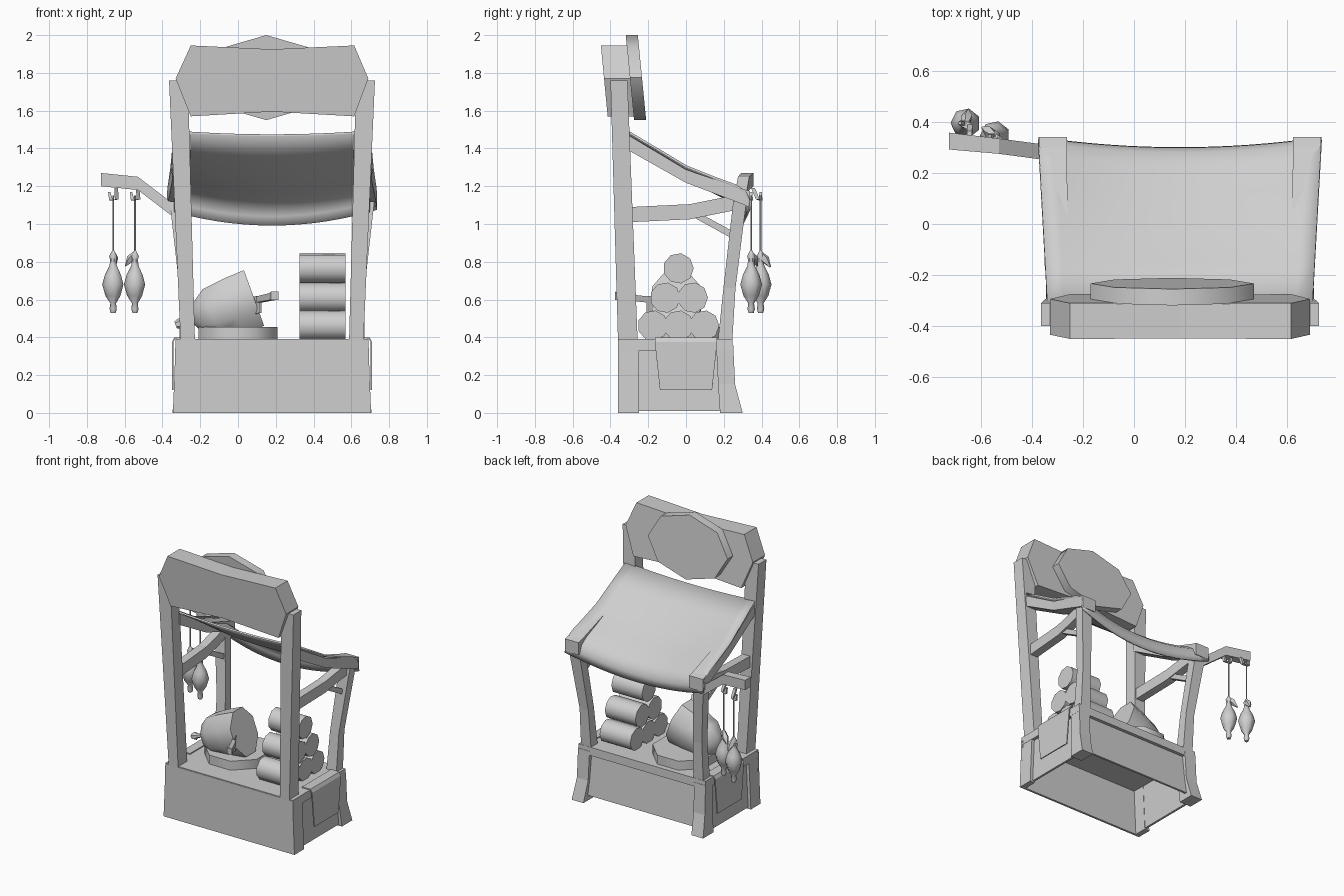
import bpy, bmesh, math
from mathutils import Vector

cube = bpy.data.objects.get("Cube")
if cube:
    bpy.data.objects.remove(cube)

grey = bpy.data.materials.new("plain_grey")
grey.use_nodes = True
grey.diffuse_color = (0.62, 0.62, 0.62, 1)
grey.node_tree.nodes["Principled BSDF"].inputs["Base Color"].default_value = (0.62, 0.62, 0.62, 1)

CX = 0.18  # middle of the stall, which the hanging pole pushes off centre


def finish(name, bm, smooth=False, thickness=0):
    bmesh.ops.recalc_face_normals(bm, faces=bm.faces)
    mesh = bpy.data.meshes.new(name)
    bm.to_mesh(mesh)
    bm.free()
    mesh.materials.append(grey)
    ob = bpy.data.objects.new(name, mesh)
    bpy.context.collection.objects.link(ob)
    if thickness:
        mod = ob.modifiers.new("thickness", 'SOLIDIFY')
        mod.thickness = thickness
        mod.offset = 0
    if smooth:
        bpy.ops.object.select_all(action='DESELECT')
        ob.select_set(True)
        bpy.context.view_layer.objects.active = ob
        bpy.ops.object.shade_smooth_by_angle(angle=math.radians(50))
    return ob


def loft(name, rings, smooth=False):
    """Skin a row of equal rings and close both ends."""
    bm = bmesh.new()
    rows = [[bm.verts.new(p) for p in ring] for ring in rings]
    n = len(rows[0])
    for a, b in zip(rows, rows[1:]):
        for i in range(n):
            j = (i + 1) % n
            bm.faces.new((a[i], a[j], b[j], b[i]))
    bm.faces.new(rows[0])
    bm.faces.new(rows[-1])
    return finish(name, bm, smooth)


def strip(name, rows, thickness, smooth=False):
    """Thin sheet through rows of points."""
    bm = bmesh.new()
    vs = [[bm.verts.new(p) for p in row] for row in rows]
    for a, b in zip(vs, vs[1:]):
        for i in range(len(a) - 1):
            bm.faces.new((a[i], a[i + 1], b[i + 1], b[i]))
    return finish(name, bm, smooth, thickness)


CORNERS = [(-1, -1), (1, -1), (1, 1), (-1, 1)]


def flat(x, y, z, hx, hy):
    return [(x + a * hx, y + b * hy, z) for a, b in CORNERS]


def facing_y(x, y, z, hx, hz):
    return [(x + a * hx, y, z + b * hz) for a, b in CORNERS]


def facing_x(x, y, z, hy, hz):
    return [(x, y + a * hy, z + b * hz) for a, b in CORNERS]


def lathe(name, start, axis, profile, sides, smooth=True, squash=1):
    """Rings of (distance, radius) along an axis."""
    axis = Vector(axis).normalized()
    side = axis.cross(Vector((0, 0, 1)))
    side = side.normalized() if side.length > 0.01 else Vector((1, 0, 0))
    up = side.cross(axis)
    rings = []
    for d, r in profile:
        c = Vector(start) + axis * d
        rings.append([c + side * r * squash * math.cos(t) + up * r * math.sin(t)
                      for t in (math.tau * (i + 0.5) / sides for i in range(sides))])
    return loft(name, rings, smooth)


# Hollow counter: top slab, front panel and recessed back panel, open below
loft("counter_top", [flat(CX, -0.055, 0.33, 0.512, 0.303), flat(CX, -0.055, 0.39, 0.51, 0.302)])
loft("front_panel", [flat(CX, -0.352, 0, 0.522, 0.008), flat(CX, -0.352, 0.385, 0.511, 0.008)])
loft("back_panel", [flat(CX, 0.245, 0.04, 0.46, 0.008), flat(CX, 0.215, 0.34, 0.45, 0.008)])

for s, side in ((-1, "right"), (1, "left")):
    def X(d):
        return CX + s * d

    # Recessed side panels and flared corner legs
    loft(side + "_side_panel", [flat(X(0.495), -0.03, 0.01, 0.008, 0.25),
                                flat(X(0.48), -0.04, 0.34, 0.008, 0.24)])
    loft(side + "_front_leg", [flat(X(0.505), -0.305, 0, 0.02, 0.055),
                               flat(X(0.49), -0.305, 0.34, 0.02, 0.055)])
    loft(side + "_back_leg", [flat(X(0.48), 0.24, 0, 0.047, 0.06),
                              flat(X(0.468), 0.215, 0.15, 0.045, 0.045),
                              flat(X(0.465), 0.205, 0.36, 0.046, 0.045)])
    # Tall front posts and bent back posts
    loft(side + "_front_post", [flat(X(0.446), -0.308, 0.38, 0.038, 0.052),
                                flat(X(0.495), -0.355, 1.76, 0.05, 0.045)])
    loft(side + "_back_post", [flat(X(0.45), 0.207, 0.38, 0.04, 0.038),
                               flat(X(0.455), 0.23, 0.66, 0.035, 0.032),
                               flat(X(0.5), 0.285, 1.12, 0.042, 0.035)])
    # Canopy rafter, side rail and brace
    loft(side + "_rafter", [facing_y(X(0.475), -0.31, 1.433, 0.045, 0.04),
                            facing_y(X(0.485), 0, 1.253, 0.045, 0.035),
                            facing_y(X(0.498), 0.3, 1.145, 0.055, 0.04),
                            facing_y(X(0.498), 0.34, 1.13, 0.055, 0.045)])
    loft(side + "_side_rail", [facing_y(X(0.465), -0.29, 1.05, 0.03, 0.04),
                               facing_y(X(0.475), 0.02, 1.065, 0.03, 0.04),
                               facing_y(X(0.49), 0.27, 1.115, 0.03, 0.04)])
    loft(side + "_brace", [facing_y(X(0.475), 0.05, 1.05, 0.02, 0.02),
                           facing_y(X(0.475), 0.25, 0.94, 0.02, 0.02)])
    # Cloth hanging over the counter side
    path = [(0.45, 0.396, 0.165), (0.515, 0.396, 0.165), (0.526, 0.375, 0.165), (0.526, 0.12, 0.138)]
    strip(side + "_side_cloth", [[(X(d), -h, z), (X(d), h, z)] for d, z, h in path], 0.008)

# Canopy sheet over the rafters, sagging in the middle and curling down at the back
top = [(-0.31, 1.49), (-0.15, 1.395), (0, 1.305), (0.15, 1.245), (0.26, 1.205),
       (0.315, 1.17), (0.333, 1.125), (0.335, 1.075)]
rows = []
for y, z in top:
    t = (y + 0.31) / 0.645
    row = []
    for i in range(17):
        u = i / 8 - 1
        drop = 1 - u * u
        row.append((CX + u * (0.52 + 0.035 * t), y - 0.04 * t * drop, z - (0.02 + 0.063 * t) * drop))
    rows.append(row)
strip("canopy", rows, 0.012, True)

# Sign board with cut corners, leaning forward
outline = [(-0.25, 1.945), (CX, 1.925), (0.615, 1.945), (0.69, 1.77),
           (0.615, 1.57), (CX, 1.595), (-0.25, 1.57), (-0.33, 1.77)]
loft("sign_board", [[(x, -0.45 + (1.94 - z) * 0.095 + d, z) for x, z in outline] for d in (0, 0.14)])

# Eight-sided disc behind the sign
loft("sign_disc", [[(0.15 + 0.32 * math.cos(a), y - 0.022 * math.sin(a), 1.775 + 0.225 * math.sin(a))
                    for a in (math.tau * i / 8 for i in range(8))] for y in (-0.297, -0.233)], True)

# Serving plate and ham with a bone
lathe("plate", (0, 0, 0.385), (0, 0, 1), [(0, 0.225), (0.07, 0.225)], 8, True)
ham_axis = Vector((0.94, 0, 0.34))
lathe("ham", (-0.31, -0.05, 0.465), ham_axis,
      [(0.075, 0.03), (0.11, 0.095), (0.18, 0.148), (0.3, 0.164), (0.42, 0.17)], 8, True, 0.82)
lathe("ham_bone", (-0.33, -0.05, 0.465), ham_axis,
      [(0, 0.02), (0.025, 0.028), (0.045, 0.015), (0.14, 0.018)], 6)

# Knife stuck in the ham
loft("knife_handle", [facing_y(0.11, -0.2, 0.6, 0.016, 0.016), facing_y(0.18, -0.34, 0.615, 0.016, 0.018),
                      facing_y(0.195, -0.375, 0.62, 0.02, 0.022)])
loft("knife_blade", [facing_y(0.03, -0.04, 0.56, 0.004, 0.05), facing_y(0.12, -0.21, 0.575, 0.004, 0.045)])

# Stacked rolls, tightly packed
stack = [(0.462, (-0.175, -0.04, 0.095)), (0.61, (-0.11, 0.035)), (0.765, (-0.04,))]
for level, (z, places) in enumerate(stack):
    for i, y in enumerate(places):
        lathe(f"roll_{level}_{i}", (0.325, y, z), (1, 0, 0), [(0, 0.081), (0.245, 0.081)], 9)

# Hanging pole
loft("hanging_pole", [facing_x(-0.725, 0.325, 1.235, 0.033, 0.035),
                      facing_x(-0.53, 0.305, 1.215, 0.03, 0.035),
                      facing_x(-0.34, 0.28, 1.07, 0.03, 0.035)])

# Two birds on strings with hooks
body = [(0, 0.014), (0.02, 0.02), (0.05, 0.016), (0.09, 0.042), (0.15, 0.059), (0.2, 0.045),
        (0.25, 0.02), (0.28, 0.017), (0.3, 0.022), (0.33, 0.006)]
birds = [(-0.66, 0.395, (0.1, 0.5, -0.7)), (-0.545, 0.345, (-0.6, 0.4, -0.8))]
for i, (x, y, droop) in enumerate(birds):
    lathe(f"bird_{i}", (x, y, 0.53), (0, 0, 1), body, 7)
    lathe(f"bird_head_{i}", (x, y, 0.845), droop, [(0, 0.012), (0.04, 0.024), (0.09, 0.004)], 5)
    lathe(f"string_{i}", (x, y, 0.84), (0, 0, 1), [(0, 0.005), (0.31, 0.005)], 5)
    loft(f"hook_{i}", [flat(x + 0.015, y - 0.04, 1.19, 0.01, 0.01), flat(x + 0.018, y - 0.015, 1.13, 0.01, 0.01),
                       flat(x - 0.012, y, 1.125, 0.01, 0.01), flat(x - 0.022, y, 1.17, 0.006, 0.006)])
